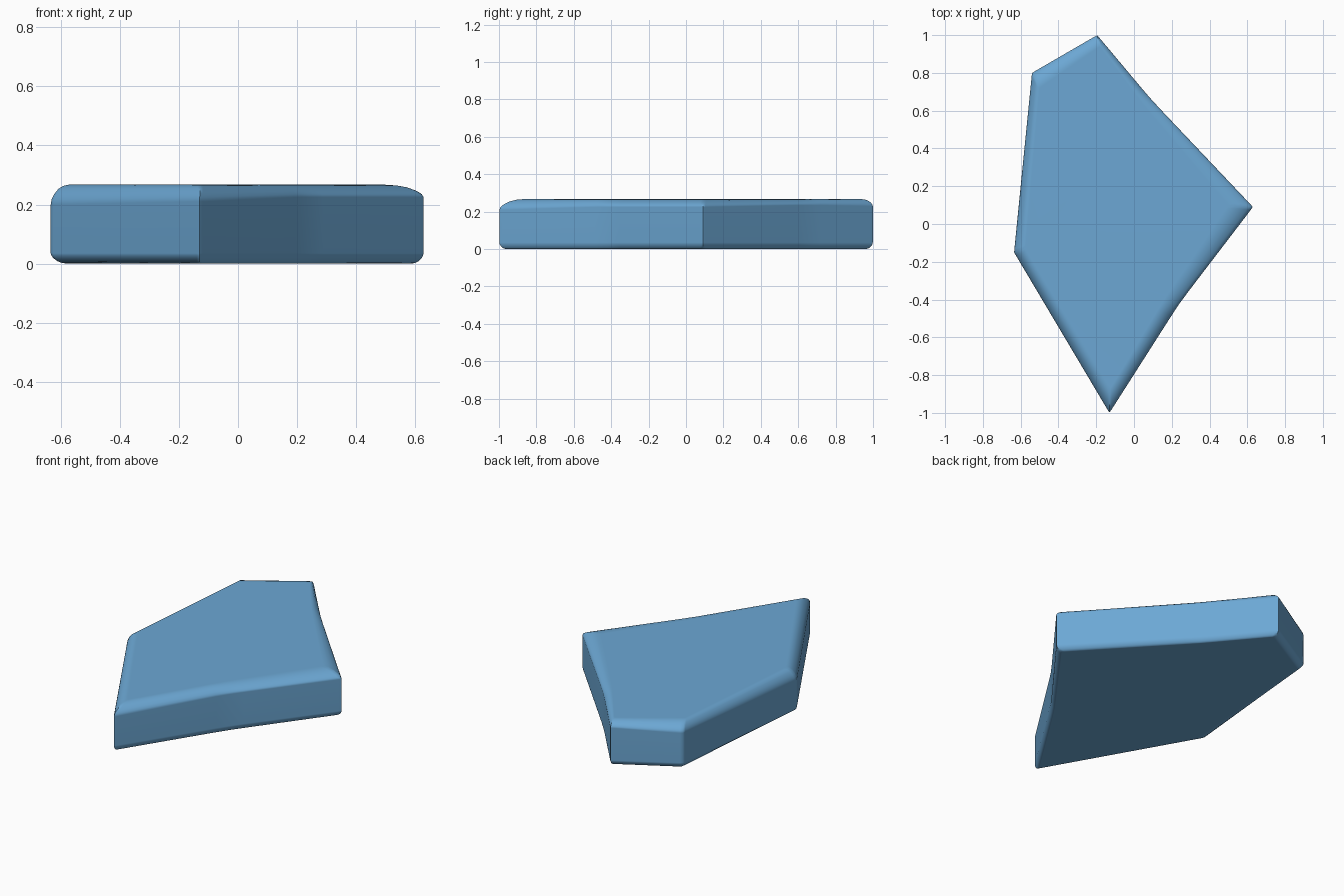
import bpy, bmesh
from mathutils import Vector

if "Cube" in bpy.data.objects:
    bpy.data.objects.remove(bpy.data.objects["Cube"])

# Outline corners: widest plan, top face plan, bottom face plan, shoulder height
CORNERS = [
    ((-0.54, 0.80), (-0.50, 0.72), (-0.51, 0.78), 0.215),
    ((-0.195, 1.00), (-0.18, 0.94), (-0.19, 0.96), 0.23),
    ((0.09, 0.66), (0.05, 0.63), (0.07, 0.65), 0.235),
    ((0.63, 0.09), (0.50, 0.10), (0.59, 0.09), 0.225),
    ((0.24, -0.42), (0.17, -0.38), (0.22, -0.41), 0.225),
    ((-0.13, -1.00), (-0.125, -0.87), (-0.13, -0.96), 0.21),
    ((-0.635, -0.15), (-0.575, -0.13), (-0.58, -0.13), 0.20),
]
TOP = 0.267

# Corner rounding: each sharp corner becomes three close points
CONCAVE = (2, 4)


def plan(which):
    """Plan ring with tiny rounded corners."""
    pts = [Vector(c[which]) for c in CORNERS]
    ring = []
    for i, p in enumerate(pts):
        a, b = pts[i - 1], pts[(i + 1) % len(pts)]
        d = 0.08 if i in CONCAVE else 0.018
        da, db = (a - p).normalized() * d, (b - p).normalized() * d
        tip = p + (da + db) * (0.22 if i in CONCAVE else 0.06)
        ring += [p + da, tip, p + db]
    return ring


wide, top, low = plan(0), plan(1), plan(2)
shoulder = [c[3] for c in CORNERS for _ in range(3)]

# Rounded edge profile: (inward fraction, height fraction)
EDGE = [(0.0, 0.0), (0.05, 0.25), (0.18, 0.5), (0.42, 0.78), (0.7, 0.94), (1.0, 1.0)]

bm = bmesh.new()
rings = []
for f, h in reversed(EDGE):
    rings.append([bm.verts.new((*w.lerp(l, f), 0.035 * (1 - h)))
                  for w, l in zip(wide, low)])
for f, h in EDGE:
    rings.append([bm.verts.new((*w.lerp(t, f), s + (TOP - s) * h))
                  for w, t, s in zip(wide, top, shoulder)])

# Skin between rings, then cap both ends
n = len(wide)
for r0, r1 in zip(rings, rings[1:]):
    for i in range(n):
        j = (i + 1) % n
        bm.faces.new((r0[i], r0[j], r1[j], r1[i]))
bm.faces.new(rings[0])
bm.faces.new(rings[-1])
bmesh.ops.recalc_face_normals(bm, faces=bm.faces)

mesh = bpy.data.meshes.new("stone_slab")
bm.to_mesh(mesh)
bm.free()
slab = bpy.data.objects.new("stone_slab", mesh)
bpy.context.collection.objects.link(slab)

# Single blue colour
blue = bpy.data.materials.new("soft blue")
blue.diffuse_color = (0.15, 0.39, 0.66, 1)
blue.use_nodes = True
blue.node_tree.nodes["Principled BSDF"].inputs["Base Color"].default_value = blue.diffuse_color
mesh.materials.append(blue)

# Smooth shading with flat faces kept flat
bpy.context.view_layer.objects.active = slab
slab.select_set(True)
bpy.ops.object.shade_smooth_by_angle(angle=0.9)
weighted = slab.modifiers.new("weighted_normals", 'WEIGHTED_NORMAL')
weighted.keep_sharp = True
